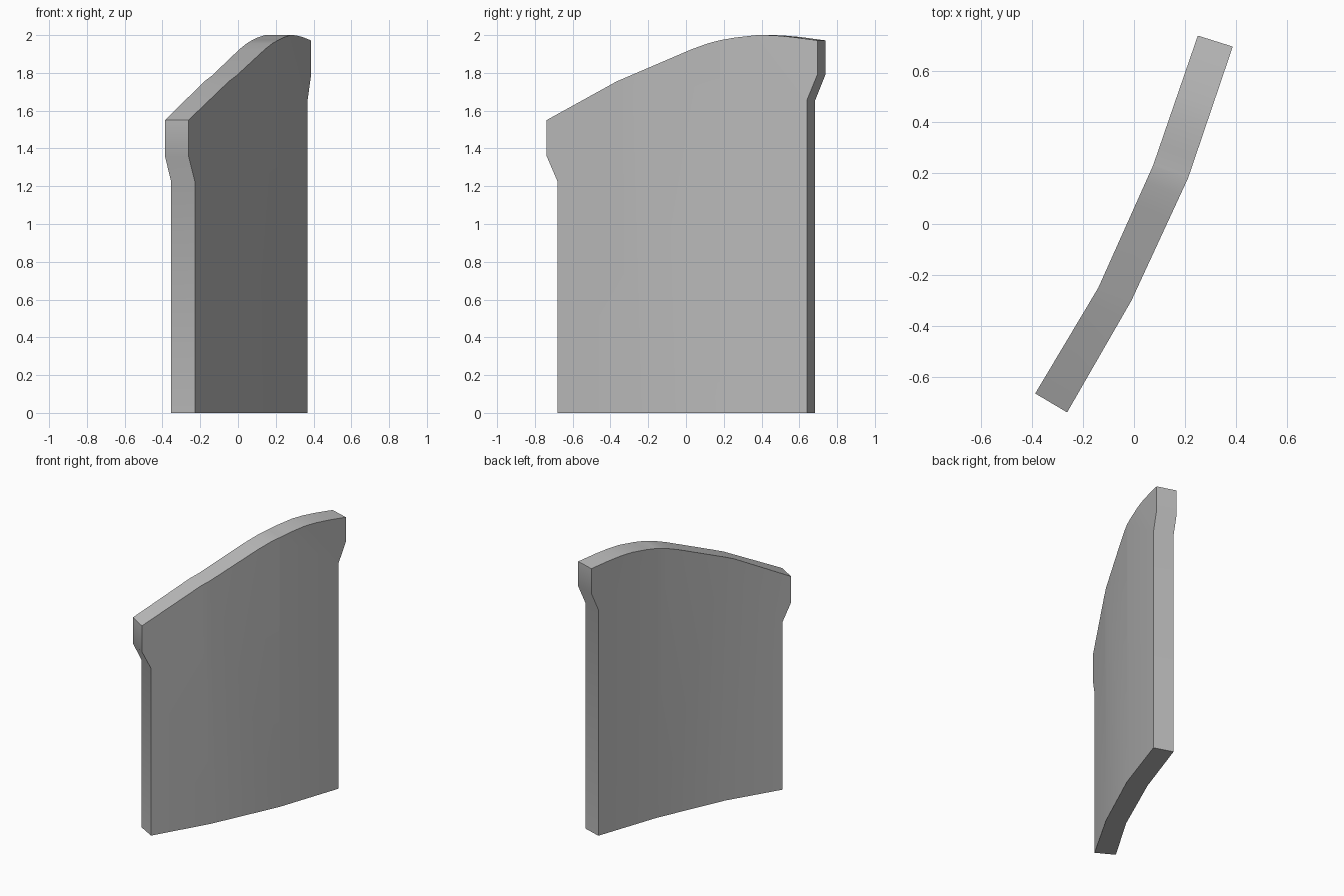
import bpy, bmesh, math
from mathutils import Vector

cube = bpy.data.objects.get("Cube")
if cube:
    bpy.data.objects.remove(cube, do_unlink=True)

grey = bpy.data.materials.new("plain_grey")
grey.use_nodes = True
colour = (0.5, 0.5, 0.5, 1)
grey.diffuse_color = colour
grey.node_tree.nodes["Principled BSDF"].inputs["Base Color"].default_value = colour

# Plan of the bent panel: matching points on its two broad sides
left_side = [(-0.387, -0.664), (-0.14, -0.25), (0.075, 0.23), (0.25, 0.738)]
right_side = [(-0.262, -0.738), (-0.01, -0.30), (0.212, 0.18), (0.387, 0.695)]
stations = [p[1] for p in right_side]

# Elevation outline: position along the panel, height
outline = [(-0.68, 0), (0.64, 0), (0.64, 1.655), (0.695, 1.79),
           (0.695, 1.972), (0.56, 1.99), (0.46, 1.999), (0.375, 2.0),
           (0.26, 1.987), (0.18, 1.973), (0.115, 1.956), (0.03, 1.925),
           (-0.365, 1.756), (-0.738, 1.55), (-0.738, 1.36), (-0.68, 1.225)]


def plan_point(side, u):
    """Point on one side of the plan at position u along the panel."""
    i = 0 if u < stations[1] else 1 if u < stations[2] else 2
    t = (u - stations[i]) / (stations[i + 1] - stations[i])
    return Vector(side[i]).lerp(Vector(side[i + 1]), t)


# Flat outline, split where the panel bends, then thickened and bent
bm = bmesh.new()
bm.faces.new([bm.verts.new((0, u, z)) for u, z in outline])
for u in stations[1:3]:
    bmesh.ops.bisect_plane(bm, geom=bm.verts[:] + bm.edges[:] + bm.faces[:],
                           plane_co=(0, u, 0), plane_no=(0, 1, 0))
extruded = bmesh.ops.extrude_face_region(bm, geom=bm.faces[:], use_keep_orig=True)
for v in extruded["geom"]:
    if isinstance(v, bmesh.types.BMVert):
        v.co.x = 1
for v in bm.verts:
    side = right_side if v.co.x > 0.5 else left_side
    v.co.xy = plan_point(side, v.co.y)
bmesh.ops.recalc_face_normals(bm, faces=bm.faces[:])

mesh = bpy.data.meshes.new("curved_panel")
bm.to_mesh(mesh)
bm.free()
mesh.materials.append(grey)
panel = bpy.data.objects.new("curved_panel", mesh)
bpy.context.collection.objects.link(panel)

# Soft bends, crisp rims
bpy.ops.object.select_all(action="DESELECT")
panel.select_set(True)
bpy.context.view_layer.objects.active = panel
bpy.ops.object.shade_smooth_by_angle(angle=math.radians(30))
